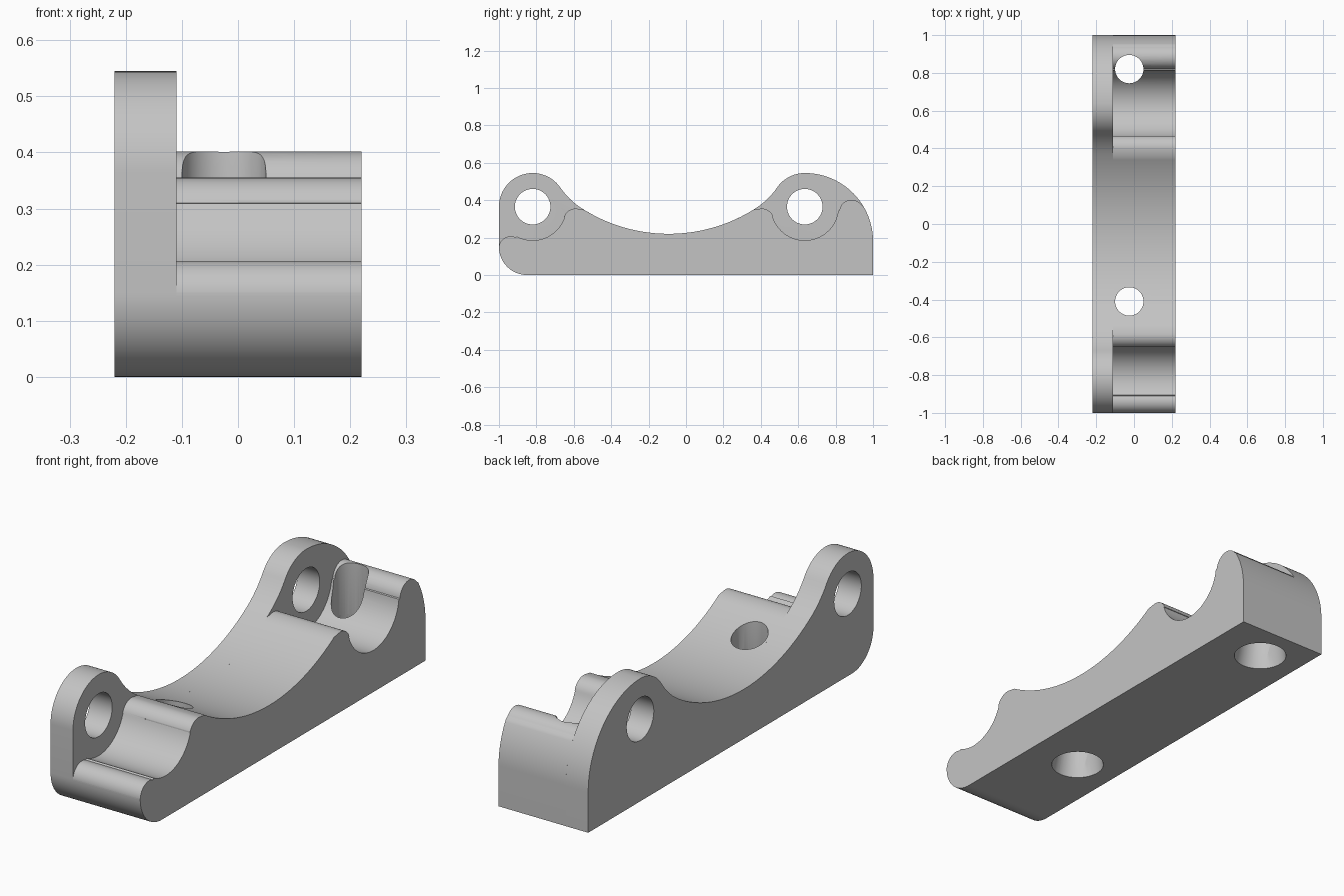
import bpy, bmesh, math
from mathutils import Vector, Matrix

cube = bpy.data.objects.get("Cube")
if cube:
    bpy.data.objects.remove(cube, do_unlink=True)

grey = bpy.data.materials.new("plain_grey")
grey.use_nodes = True
colour = (0.55, 0.55, 0.55, 1)
grey.diffuse_color = colour
grey.node_tree.nodes["Principled BSDF"].inputs["Base Color"].default_value = colour

# Key circles of the side profile, as (y, z)
FRONT = Vector((-0.82, 0.365))
REAR = Vector((0.635, 0.365))
BOSS = 0.18
SADDLE = Vector((-0.0925, 1.08))
SADDLE_R = 0.86
BACK = Vector((0.635, 0.18))
BACK_R = 0.365
FOOT = Vector((-0.85, 0.15))


def arc(centre, radius, start, end, steps=24):
    result = []
    for i in range(steps + 1):
        a = math.radians(start + (end - start) * i / steps)
        result.append(centre + radius * Vector((math.cos(a), math.sin(a))))
    return result


def heading(a, b):
    d = b - a
    return math.degrees(math.atan2(d.y, d.x)) % 360


def blend_centre(boss, radius):
    """Centre of the fillet between a boss and the saddle."""
    a, b = BOSS + radius, SADDLE_R - radius
    d = (SADDLE - boss).length
    u = (SADDLE - boss) / d
    t = (d * d + a * a - b * b) / (2 * d)
    h = math.sqrt(max(a * a - t * t, 0))
    n = Vector((u.y, -u.x))
    return min((boss + u * t + n * h, boss + u * t - n * h), key=lambda p: p.y)


def finish_mesh(name, bm):
    bmesh.ops.remove_doubles(bm, verts=bm.verts, dist=0.0005)
    bmesh.ops.recalc_face_normals(bm, faces=bm.faces)
    mesh = bpy.data.meshes.new(name)
    bm.to_mesh(mesh)
    bm.free()
    mesh.materials.append(grey)
    obj = bpy.data.objects.new(name, mesh)
    bpy.context.collection.objects.link(obj)
    return obj


def prism(name, outline, x0, x1):
    bm = bmesh.new()
    face = bm.faces.new([bm.verts.new((x0, p.x, p.y)) for p in outline])
    moved = bmesh.ops.extrude_face_region(bm, geom=[face])["geom"]
    verts = [v for v in moved if isinstance(v, bmesh.types.BMVert)]
    bmesh.ops.translate(bm, verts=verts, vec=(x1 - x0, 0, 0))
    # The starting cap stays in place and closes the solid
    if not face.is_valid:
        bm.faces.new([v for v in bm.verts if v not in verts])
    return finish_mesh(name, bm)


def cutter(name, r1, r2, depth, matrix):
    bm = bmesh.new()
    bmesh.ops.create_cone(bm, cap_ends=True, segments=64, radius1=r1,
                          radius2=r2, depth=depth, matrix=matrix)
    obj = finish_mesh(name, bm)
    obj.hide_render = True
    return obj


def cut(obj, tools):
    bpy.context.view_layer.objects.active = obj
    for tool in tools:
        mod = obj.modifiers.new("cut", "BOOLEAN")
        mod.operation = "DIFFERENCE"
        mod.solver = "EXACT"
        mod.object = tool
        bpy.ops.object.modifier_apply(modifier=mod.name)


# Tall side plate with two bosses joined by the saddle
blend = 0.4
f1, f2 = blend_centre(FRONT, blend), blend_centre(REAR, blend)
outline = [Vector((1, 0))]
outline += arc(BACK, BACK_R, 0, 90, 32)
outline += arc(REAR, BOSS, 90, heading(REAR, f2))
outline += arc(f2, blend, heading(f2, REAR), heading(SADDLE, f2), 8)
outline += arc(SADDLE, SADDLE_R, heading(SADDLE, f2), heading(SADDLE, f1), 40)
outline += arc(f1, blend, heading(SADDLE, f1), heading(f1, FRONT) - 0, 8)
outline += arc(FRONT, BOSS, heading(FRONT, f1), 180, 32)
outline += arc(FOOT, 0.15, 180, 270, 20)
plate = prism("side_plate", outline, -0.22, -0.11)

# Lower body with round pockets beside the bosses
outline = [Vector((1, 0))]
outline += arc(BACK, BACK_R, 0, 31, 16)
outline += arc(Vector((0.885, 0.337)), 0.065, 35, 173, 20)
outline += arc(REAR, BOSS, 353, 198, 40)
outline += arc(REAR + Vector((-0.23, -0.075)), 0.065, 18, 95, 14)
outline += arc(SADDLE, SADDLE_R, 301.7, 238.3, 40)
outline += arc(FRONT + Vector((0.23, -0.075)), 0.065, 85, 162, 14)
outline += arc(FRONT, BOSS, 342, 242, 28)
outline += arc(Vector((-0.938, 0.145)), 0.062, 65, 180, 18)
outline += arc(FOOT, 0.15, 180, 270, 20)
body = prism("lower_body", outline, -0.11, 0.22)

# Notch at the front left corner
corner = [Vector(p) for p in ((-1.2, -0.2), (-0.65, -0.2), (-0.65, 0.8), (-1.2, 0.8))]
notch = prism("notch_cutter", corner, 0, 0.5)
notch.hide_render = True

# Cross holes through the bosses
cross = []
for boss in (FRONT, REAR):
    m = Matrix.Translation((-0.16, boss.x, boss.y)) @ Matrix.Rotation(math.pi / 2, 4, "Y")
    cross.append(cutter("boss_hole_cutter", 0.095, 0.095, 0.3, m))

# Upright bolt holes, widening towards the base
bolts, flares = [], []
for y in (-0.41, 0.82):
    bolts.append(cutter("bolt_hole_cutter", 0.075, 0.075, 1,
                        Matrix.Translation((-0.025, y, 0.4))))
    flares.append(cutter("bolt_flare_cutter", 0.116, 0.07, 0.22,
                         Matrix.Translation((-0.025, y, 0.09))))

cut(plate, cross + flares)
cut(body, [notch] + bolts + flares)
for tool in cross + bolts + flares + [notch]:
    bpy.data.objects.remove(tool, do_unlink=True)

bpy.ops.object.select_all(action="DESELECT")
for obj in (plate, body):
    obj.select_set(True)
bpy.context.view_layer.objects.active = plate
bpy.ops.object.shade_smooth_by_angle(angle=math.radians(30))
